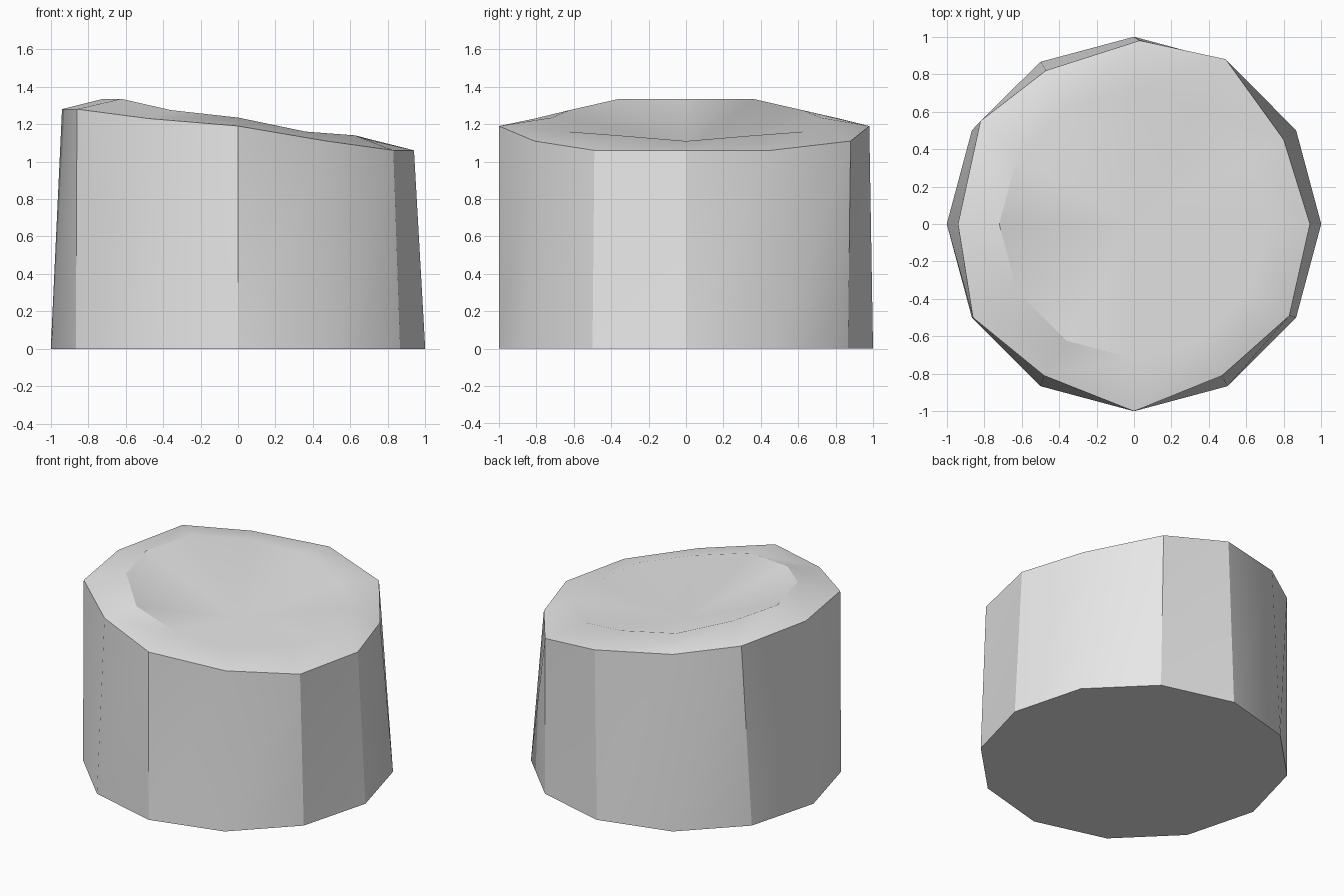
import bpy
import bmesh
from math import cos, sin, pi, radians

cube = bpy.data.objects.get("Cube")
if cube:
    bpy.data.objects.remove(cube)

SIDES = 12

grey = bpy.data.materials.new("plain grey")
grey.use_nodes = True
grey.diffuse_color = (0.8, 0.8, 0.8, 1)
grey.node_tree.nodes["Principled BSDF"].inputs["Base Color"].default_value = (0.8, 0.8, 0.8, 1)


def circle(radius):
    return [(radius * cos(2 * pi * i / SIDES), radius * sin(2 * pi * i / SIDES))
            for i in range(SIDES)]


def mirrored(heights):
    # Heights run from the low side to the high side and back again
    return heights + heights[-2:0:-1]


def make_ring(bm, outline, heights):
    return [bm.verts.new((x, y, z)) for (x, y), z in zip(outline, heights)]


def bridge(bm, lower, upper):
    for i in range(SIDES):
        j = (i + 1) % SIDES
        bm.faces.new((lower[i], lower[j], upper[j]))
        bm.faces.new((lower[i], upper[j], upper[i]))


# Slightly irregular rim outline, counterclockwise from the low side
rim_outline = [(0.94, 0), (0.8, 0.45), (0.49, 0.88), (0.03, 0.98),
               (-0.47, 0.82), (-0.82, 0.55), (-0.94, 0), (-0.86, -0.5),
               (-0.48, -0.81), (0, -1), (0.47, -0.81), (0.83, -0.49)]
rim_heights = mirrored([1.06, 1.06, 1.11, 1.19, 1.23, 1.28, 1.28])
lip_heights = mirrored([1.11, 1.14, 1.16, 1.235, 1.275, 1.335, 1.335])

bm = bmesh.new()
base = make_ring(bm, circle(1), [0] * SIDES)
rim = make_ring(bm, rim_outline, rim_heights)
lip = make_ring(bm, circle(0.72), lip_heights)

# Flat bottom, tapered wall and sloping lip
bm.faces.new(base[::-1])
bridge(bm, base, rim)
bridge(bm, rim, lip)

# Shallow dish
centre = bm.verts.new((0, 0, 1.05))
for i in range(SIDES):
    bm.faces.new((lip[i], lip[(i + 1) % SIDES], centre))

mesh = bpy.data.meshes.new("dished_stump")
bm.to_mesh(mesh)
bm.free()
mesh.materials.append(grey)

stump = bpy.data.objects.new("dished_stump", mesh)
bpy.context.collection.objects.link(stump)
bpy.ops.object.select_all(action="DESELECT")
stump.select_set(True)
bpy.context.view_layer.objects.active = stump
bpy.ops.object.shade_smooth_by_angle(angle=radians(30))
